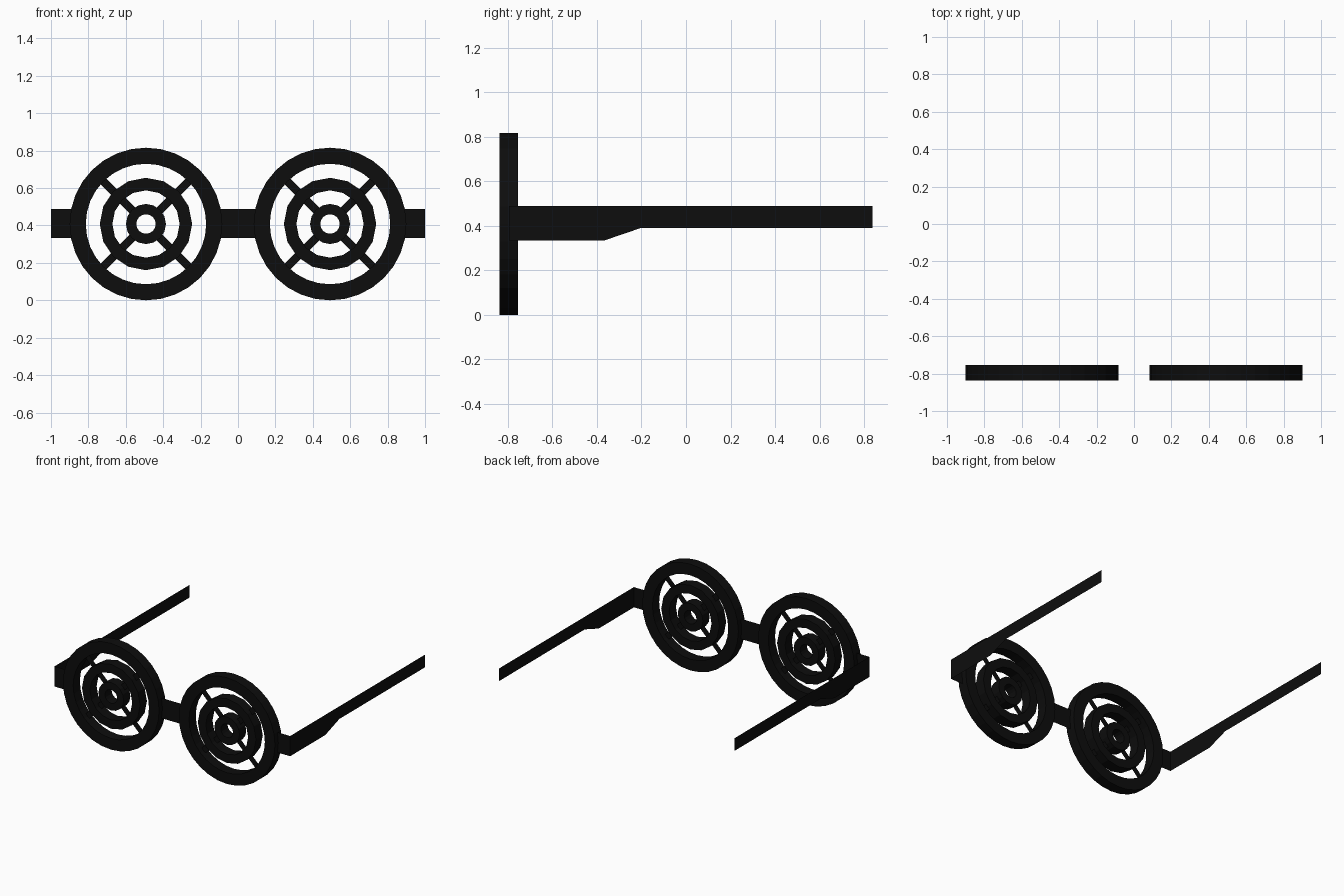
import bpy, bmesh
from math import sin, cos, pi

if "Cube" in bpy.data.objects:
    bpy.data.objects.remove(bpy.data.objects["Cube"])

Y_FRONT, Y_BACK, Y_MID = -0.837, -0.755, -0.796
CX, CZ = 0.492, 0.408

black = bpy.data.materials.new("black")
black.diffuse_color = (0.004, 0.004, 0.004, 1)
black.use_nodes = True
black.node_tree.nodes["Principled BSDF"].inputs["Base Color"].default_value = black.diffuse_color


def finish(name, bm):
    bmesh.ops.recalc_face_normals(bm, faces=bm.faces)
    me = bpy.data.meshes.new(name)
    bm.to_mesh(me)
    bm.free()
    me.materials.append(black)
    ob = bpy.data.objects.new(name, me)
    bpy.context.collection.objects.link(ob)
    return ob


def ring(name, cx, r_out, r_in, n):
    """Flat washer standing in the xz plane."""
    bm = bmesh.new()
    section = [(r_out, Y_FRONT), (r_out, Y_BACK), (r_in, Y_BACK), (r_in, Y_FRONT)]
    loops = []
    for i in range(n):
        a = 2 * pi * i / n
        loops.append([bm.verts.new((cx + r * cos(a), y, CZ + r * sin(a))) for r, y in section])
    for i in range(n):
        p, q = loops[i], loops[(i + 1) % n]
        for k in range(4):
            j = (k + 1) % 4
            bm.faces.new((p[k], p[j], q[j], q[k]))
    return finish(name, bm)


def sheet(name, points):
    """Single flat face without thickness."""
    bm = bmesh.new()
    bm.faces.new([bm.verts.new(p) for p in points])
    return finish(name, bm)


def front_strip(name, x0, x1):
    return sheet(name, [(x0, Y_MID, 0.333), (x1, Y_MID, 0.333),
                        (x1, Y_MID, 0.488), (x0, Y_MID, 0.488)])


ARM = [(Y_MID, 0.333), (-0.37, 0.333), (-0.2, 0.391),
       (0.837, 0.391), (0.837, 0.488), (Y_MID, 0.488)]

for side, s in (("left", -1), ("right", 1)):
    cx = s * CX
    # concentric rings of the eye piece
    ring(side + "_rim", cx, 0.408, 0.322, 32)
    ring(side + "_middle_ring", cx, 0.247, 0.18, 16)
    ring(side + "_hub_ring", cx, 0.107, 0.052, 16)

    # diagonal spokes, flat strips in the middle plane
    for k in range(4):
        a = pi / 4 + k * pi / 2
        d, n = (cos(a), sin(a)), (-sin(a), cos(a))
        sheet(f"{side}_spoke_{k + 1}",
              [(cx + d[0] * r + n[0] * w, Y_MID, CZ + d[1] * r + n[1] * w)
               for r, w in ((0.09, -0.022), (0.335, -0.022), (0.335, 0.022), (0.09, 0.022))])

    # hinge tab and temple arm
    front_strip(side + "_hinge_tab", s * 0.87, s * 1.0)
    sheet(side + "_temple_arm", [(s, y, z) for y, z in ARM])

# nose bridge
front_strip("bridge", -0.115, 0.115)
